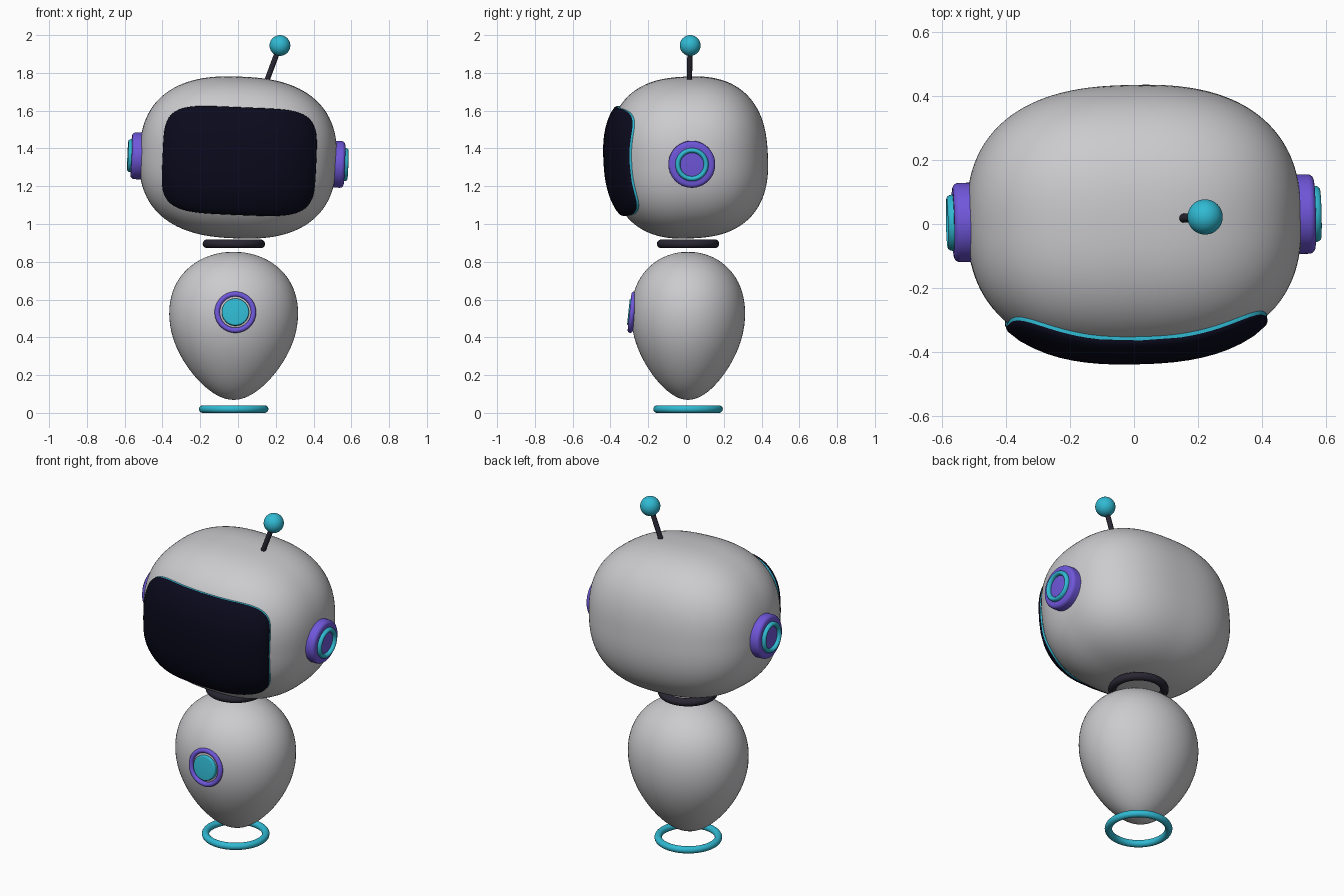
import bpy, bmesh, math
from mathutils import Matrix, Vector

if "Cube" in bpy.data.objects:
    bpy.data.objects.remove(bpy.data.objects["Cube"])


def material(name, rgb):
    m = bpy.data.materials.new(name)
    m.diffuse_color = (*rgb, 1)
    m.use_nodes = True
    m.node_tree.nodes["Principled BSDF"].inputs["Base Color"].default_value = m.diffuse_color
    return m


GREY = material("light grey shell", (0.60, 0.60, 0.62))
TEAL = material("teal", (0.03, 0.49, 0.65))
PURPLE = material("purple", (0.16, 0.095, 0.70))
DARK = material("charcoal", (0.022, 0.019, 0.032))
SCREEN = material("screen navy", (0.003, 0.003, 0.012))
TAU = 2 * math.pi


def finish(name, bm, mat, matrix):
    bmesh.ops.remove_doubles(bm, verts=bm.verts, dist=1e-5)
    bmesh.ops.recalc_face_normals(bm, faces=bm.faces)
    me = bpy.data.meshes.new(name)
    bm.to_mesh(me)
    bm.free()
    me.materials.append(mat)
    ob = bpy.data.objects.new(name, me)
    bpy.context.collection.objects.link(ob)
    ob.matrix_world = matrix
    bpy.ops.object.select_all(action='DESELECT')
    ob.select_set(True)
    bpy.context.view_layer.objects.active = ob
    bpy.ops.object.shade_smooth_by_angle(angle=math.radians(40))
    return ob


def skin(bm, rings, closed=False):
    """Join equal-sized loops of points with quads."""
    loops = [[bm.verts.new(p) for p in ring] for ring in rings]
    pairs = list(zip(loops, loops[1:])) + ([(loops[-1], loops[0])] if closed else [])
    for a, b in pairs:
        for i in range(len(a)):
            j = (i + 1) % len(a)
            bm.faces.new((a[i], a[j], b[j], b[i]))


def lathe(name, profile, mat, matrix, closed=False, n=64):
    bm = bmesh.new()
    skin(bm, [[(r * math.cos(TAU * i / n), r * math.sin(TAU * i / n), z)
               for i in range(n)] for r, z in profile], closed)
    return finish(name, bm, mat, matrix)


def ring(name, major, minor, mat, matrix, depth=None, z=0):
    d = depth or minor
    prof = [(major + minor * math.cos(TAU * i / 20), z + d * math.sin(TAU * i / 20))
            for i in range(20)]
    return lathe(name, prof, mat, matrix, closed=True)


def disc(name, r, z0, z1, bev, mat, matrix):
    arc = [(r - bev + bev * math.cos(a), z1 - bev + bev * math.sin(a))
           for a in (math.pi / 2 * k / 5 for k in range(6))]
    return lathe(name, [(0, z0), (r, z0)] + arc + [(0, z1)], mat, matrix)


T = Matrix.Translation


def R(deg, axis):
    return Matrix.Rotation(math.radians(deg), 4, axis)


# Floating base ring and neck ring
ring("base_ring", 0.164, 0.02, TEAL, T((-0.023, 0.011, 0.02)))
ring("neck_ring", 0.142, 0.023, DARK, T((-0.022, 0.011, 0.895)))

# Egg-shaped body, narrower towards the bottom
egg = []
for k in range(41):
    t = math.pi * k / 40
    c = math.cos(t)
    egg.append((max(0, math.sin(t)) * (0.336 + 0.06 * c - 0.03 * max(0, -c) ** 2),
                0.461 + 0.392 * c))
lathe("body", egg, GREY, T((-0.023, 0.011, 0)) @ Matrix.Diagonal((1, 0.885, 1, 1)))

# Chest badge following the body slope
chest = T((-0.014, -0.285, 0.533)) @ R(-6, 'X') @ R(90, 'X')
ring("chest_ring", 0.096, 0.014, PURPLE, chest)
disc("chest_button", 0.072, -0.03, 0.02, 0.008, TEAL, chest)

# Rounded-box head, slightly turned and tilted
N = 2.5
HX, HY, HZ = 0.522, 0.42, 0.427
HEAD = T((0, 0.013, 1.352)) @ R(1.4, 'Z') @ R(2.4, 'Y') @ R(3, 'X')
bm = bmesh.new()
bmesh.ops.create_cube(bm, size=2)
bmesh.ops.subdivide_edges(bm, edges=bm.edges[:], cuts=31, use_grid_fill=True)
for v in bm.verts:
    p = Vector([math.tan(q * math.pi / 4) for q in v.co])
    p /= sum(abs(q) ** N for q in p) ** (1 / N)
    v.co = (p.x * HX, p.y * HY, p.z * HZ)
finish("head", bm, GREY, HEAD)


def front(x, z):
    """Depth of the head's front surface."""
    return -HY * max(0, 1 - abs(x / HX) ** N - abs(z / HZ) ** N) ** (1 / N)


def visor_loop(s, off, n=96, e=2 / 4.6):
    pts = []
    for i in range(n):
        c, d = math.cos(TAU * i / n), math.sin(TAU * i / n)
        x = s * 0.406 * math.copysign(abs(c) ** e, c)
        z = s * 0.285 * math.copysign(abs(d) ** e, d)
        pts.append((x, front(x, z) - off, z))
    return pts


# Curved visor screen over a thin teal backing rim
layers = [
    ("visor_rim", TEAL, [(0.93, -0.01), (0.995, -0.004), (1.0, 0.004), (1.0, 0.012), (0.96, 0.013)]),
    ("visor_screen", SCREEN, [(0.96, 0.008), (1.0, 0.012), (1.003, 0.02), (0.99, 0.027)]
     + [(s / 10, 0.03) for s in range(9, -1, -1)]),
]
for name, mat, steps in layers:
    bm = bmesh.new()
    skin(bm, [visor_loop(s, off) for s, off in steps])
    finish(name, bm, mat, HEAD)

# Ear pads with a raised teal ring
for side, sx in (("left", -1), ("right", 1)):
    ear = HEAD @ T((0, 0.004, -0.014)) @ R(90 * sx, 'Y')
    disc(side + "_ear_pad", 0.124, 0.47, 0.565, 0.02, PURPLE, ear)
    ring(side + "_ear_ring", 0.075, 0.013, TEAL, ear, depth=0.018, z=0.566)

# Leaning antenna with a ball tip
base, tip = Vector((0.153, 0.018, 1.76)), Vector((0.222, 0.022, 1.945))
lean = T(base) @ (tip - base).to_track_quat('Z', 'Y').to_matrix().to_4x4()
disc("antenna_stem", 0.014, 0, (tip - base).length, 0.003, DARK, lean)
ball = [(0.055 * abs(math.sin(math.pi * k / 24)), 0.055 * math.cos(math.pi * k / 24))
        for k in range(25)]
lathe("antenna_ball", ball, TEAL, T(tip), n=48)
